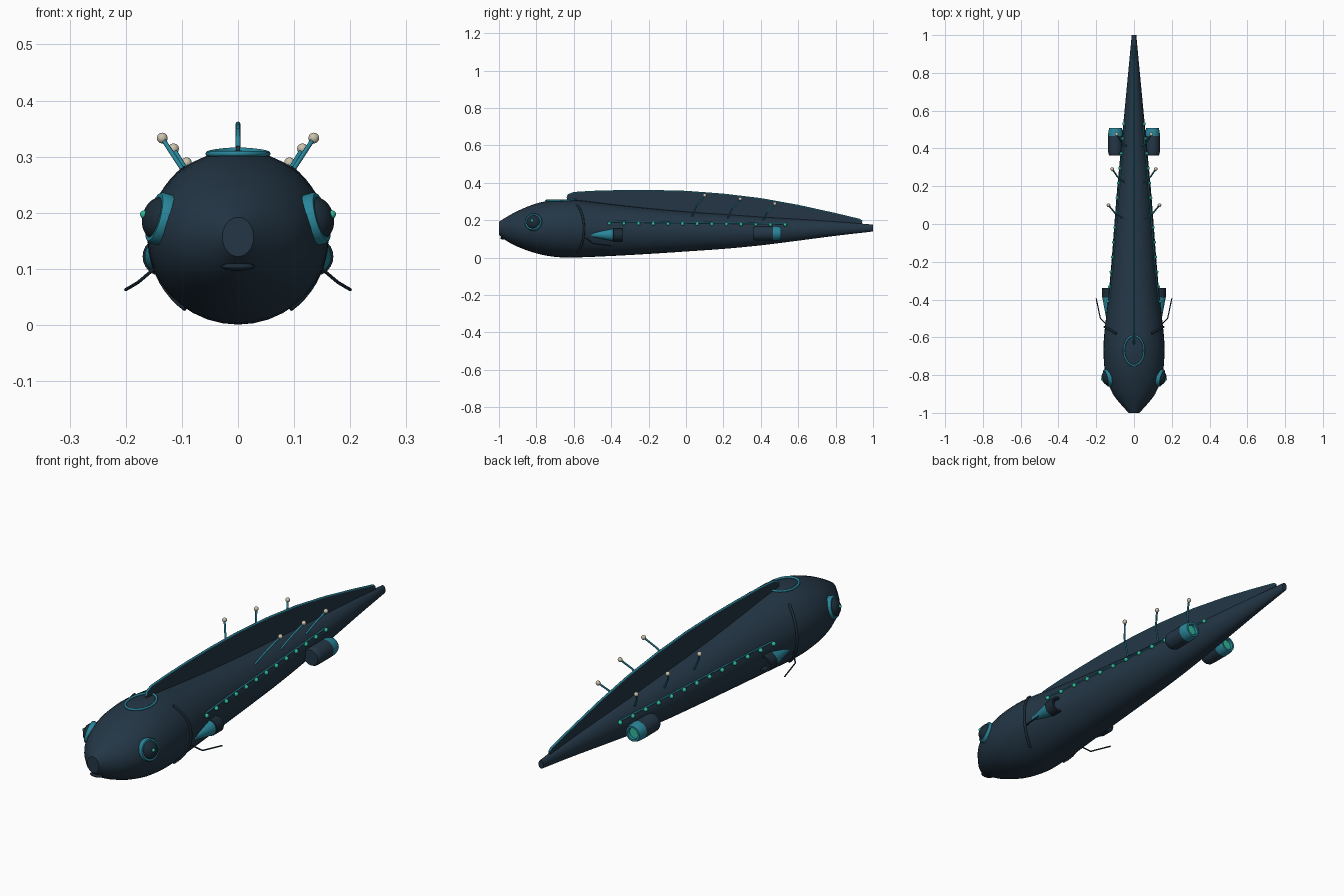
import bpy, math
from mathutils import Vector

if "Cube" in bpy.data.objects:
    bpy.data.objects.remove(bpy.data.objects["Cube"])

def material(name, c):
    m = bpy.data.materials.new(name)
    m.diffuse_color = (*c, 1)
    m.use_nodes = True
    m.node_tree.nodes["Principled BSDF"].inputs["Base Color"].default_value = m.diffuse_color
    return m

HULL = material("deep navy", (0.017, 0.037, 0.060))
DARK = material("dark slate", (0.011, 0.024, 0.038))
TEAL = material("teal trim", (0.022, 0.235, 0.32))
GLOW = material("green glow", (0.03, 0.50, 0.33))
CREAM = material("cream", (0.60, 0.54, 0.42))

# hull stations: y, half width, bottom z, top z
ST = [(-1, .028, .122, .192), (-.96, .065, .09, .217), (-.9, .112, .058, .25),
      (-.8, .15, .023, .29), (-.7, .161, .004, .309), (-.6, .159, .001, .309),
      (-.4, .137, .009, .286), (-.2, .119, .02, .264), (0, .104, .033, .246),
      (.2, .088, .047, .232), (.4, .069, .066, .218), (.6, .05, .091, .206),
      (.8, .031, .117, .193), (1, .012, .14, .177)]

def hull(y):
    """Smoothly interpolated half width, bottom and top at y."""
    i = max(k for k in range(len(ST) - 1) if ST[k][0] <= y or k == 0)
    def slope(k, c):
        a, b = ST[max(k - 1, 0)], ST[min(k + 1, len(ST) - 1)]
        return (b[c] - a[c]) / (b[0] - a[0])
    a, b = ST[i], ST[i + 1]
    h = b[0] - a[0]
    t = (y - a[0]) / h
    return [(2*t**3 - 3*t*t + 1) * a[c] + (t**3 - 2*t*t + t) * h * slope(i, c)
            + (3*t*t - 2*t**3) * b[c] + (t**3 - t*t) * h * slope(i + 1, c) for c in (1, 2, 3)]

def surf(y, ang, off=0.0):
    """Point on the hull, angle measured up from +x."""
    w, b, t = hull(y)
    return Vector(((w + off) * math.cos(ang), y, (b + t) / 2 + ((t - b) / 2 + off) * math.sin(ang)))

def at_height(y, z, off=0.0):
    w, b, t = hull(y)
    return surf(y, math.asin((z - (b + t) / 2) / ((t - b) / 2)), off)

def mesh(name, verts, faces, mat, angle=40):
    me = bpy.data.meshes.new(name)
    me.from_pydata([tuple(v) for v in verts], [], faces)
    ob = bpy.data.objects.new(name, me)
    bpy.context.collection.objects.link(ob)
    me.materials.append(mat)
    bpy.ops.object.select_all(action='DESELECT')
    ob.select_set(True)
    bpy.context.view_layer.objects.active = ob
    bpy.ops.object.mode_set(mode='EDIT')
    bpy.ops.mesh.select_all(action='SELECT')
    bpy.ops.mesh.normals_make_consistent(inside=False)
    bpy.ops.object.mode_set(mode='OBJECT')
    bpy.ops.object.shade_smooth_by_angle(angle=math.radians(angle))
    return ob

def loft(name, rings, mat, caps=True, **kw):
    n = len(rings[0])
    verts = [v for r in rings for v in r]
    faces = [(i*n + j, i*n + (j+1) % n, (i+1)*n + (j+1) % n, (i+1)*n + j)
             for i in range(len(rings) - 1) for j in range(n)]
    if caps:
        faces += [tuple(range(n)), tuple(range(len(verts) - n, len(verts)))]
    return mesh(name, verts, faces, mat, **kw)

def lathe(name, profile, centre, mat, axis=(0, 1, 0), n=24, caps=True):
    """Spin (radius, distance) points round an axis through centre."""
    q = Vector(axis).to_track_quat('Y', 'Z')
    rings = [[Vector(centre) + q @ Vector((r * math.cos(2*math.pi*j/n), d, r * math.sin(2*math.pi*j/n)))
              for j in range(n)] for r, d in profile]
    return loft(name, rings, mat, caps)

def ball(name, centre, r, mat, scale=(1, 1, 1), seg=16):
    bpy.ops.mesh.primitive_uv_sphere_add(segments=seg, ring_count=seg // 2, radius=r, location=centre)
    ob = bpy.context.object
    ob.name = name
    ob.scale = scale
    ob.data.materials.append(mat)
    bpy.ops.object.shade_smooth()

def tube(name, pts, r, mat, closed=False):
    cu = bpy.data.curves.new(name, 'CURVE')
    cu.dimensions = '3D'
    cu.bevel_depth, cu.bevel_resolution, cu.use_fill_caps = r, 2, True
    sp = cu.splines.new('POLY')
    sp.points.add(len(pts) - 1)
    for p, v in zip(sp.points, pts):
        p.co = (*v, 1)
    sp.use_cyclic_u = closed
    cu.materials.append(mat)
    ob = bpy.data.objects.new(name, cu)
    bpy.context.collection.objects.link(ob)
    bpy.ops.object.select_all(action='DESELECT')
    ob.select_set(True)
    bpy.context.view_layer.objects.active = ob
    bpy.ops.object.convert(target='MESH')

# main hull
N = 36
ys = [-1, -.985, -.97, -.95, -.925] + [-.9 + 1.9 * i / 48 for i in range(49)]
loft("hull", [[surf(y, 2*math.pi*j/N) for j in range(N)] for y in ys], HULL)
ball("mouth_lip", (0, -.975, .104), .03, DARK, (1, .6, .25))

# dorsal crest with trim along its edge
CREST = [(-.635, .318), (-.63, .335), (-.6, .347), (-.5, .353), (-.35, .357), (-.2, .358), (0, .353),
         (.2, .338), (.4, .314), (.6, .278), (.8, .234), (.93, .203), (.942, .192)]
rings = [[Vector((x, y, z)) for x, z in ((-.004, hull(y)[2] - .02), (.004, hull(y)[2] - .02), (.004, t), (-.004, t))]
         for y, t in CREST]
loft("dorsal_crest", rings, HULL)
tube("crest_trim", [(0, y, z) for y, z in CREST], .0045, TEAL)

# oval hatch ring following the top of the hull
ring = []
for k in range(40):
    a = 2 * math.pi * k / 40
    y, x = -.67 + .078 * math.sin(a), .053 * math.cos(a)
    p = surf(y, math.acos(x / hull(y)[0]))
    ring.append((p.x, p.y, max(p.z, .300) + .003))
tube("hatch_ring", ring, .005, TEAL, closed=True)

for s, side in ((1, "right"), (-1, "left")):
    def m(v):
        return Vector((s * v[0], v[1], v[2]))

    # eye: rim, dome and pupil
    n = Vector((s * .93, -.25, .25)).normalized()
    c = m(at_height(-.815, .19))
    lathe("eye_rim_" + side, [(.047, -.015), (.047, .004), (.044, .009), (.037, .009), (.034, .002)], c, TEAL, n)
    lathe("eye_dome_" + side, [(.039 * math.cos(t), .029 * math.sin(t)) for t in
                               [i * math.pi / 16 for i in range(8)]], c, DARK, n)
    ball("pupil_" + side, c + n * .028, .0075, GLOW)

    # gill seam
    tube("gill_seam_" + side, [m(surf(-.545 - .035 * (a / 54) ** 2, math.radians(a), .001))
                               for a in range(-54, 55, 6)], .006, DARK)

    # forward fairing: cone and open cuff
    fc = (s * .135, 0, .122)
    lathe("fairing_cone_" + side, [(.003, -.535), (.012, -.50), (.031, -.40), (.032, -.385)], fc, TEAL)
    lathe("fairing_cuff_" + side, [(.032, -.39), (.035, -.388), (.035, -.34), (.027, -.34), (.025, -.37)], fc, DARK)

    # rear thruster pod
    pc = (s * .098, 0, .13)
    lathe("thruster_pod_" + side, [(.033, .362), (.038, .372), (.039, .39), (.039, .465)], pc, HULL)
    lathe("thruster_nozzle_" + side, [(.039, .463), (.038, .49), (.033, .508), (.025, .508), (.023, .49)],
          pc, TEAL, caps=False)
    lathe("thruster_glow_" + side, [(.025, .485), (.025, .495)], pc, GLOW)

    # side rail and row of lights
    tube("side_rail_" + side, [m(at_height(y, .192 - .012 * (y + .41), .001)) for y in
                               [-.41 + .94 * i / 20 for i in range(21)]], .0035, TEAL)
    for i in range(13):
        y = -.41 + .94 * i / 12
        ball(f"side_light_{side}_{i+1}", m(at_height(y, .182 - .008 * (y + .41), .003)), .0095, GLOW, seg=10)

    # antennae with ball tips
    for i, (y, tip) in enumerate((((.03), (.135, .10, .333)), ((.22), (.115, .29, .314)), ((.41), (.092, .475, .289)))):
        base, tip = surf(y, math.radians(52), -.006), Vector(tip)
        mid = base.lerp(tip, .5) + Vector((.003, -.008, .004))
        tube(f"antenna_{side}_{i+1}", [m(base), m(mid), m(tip)], .0042, TEAL)
        ball(f"antenna_tip_{side}_{i+1}", m(tip), .0098, CREAM, seg=12)

    # trailing feeler
    tube("feeler_" + side, [m(v) for v in ((.10, -.58, .13), (.152, -.525, .098), (.178, -.50, .076),
                                           (.2, -.395, .063))], .003, DARK)
